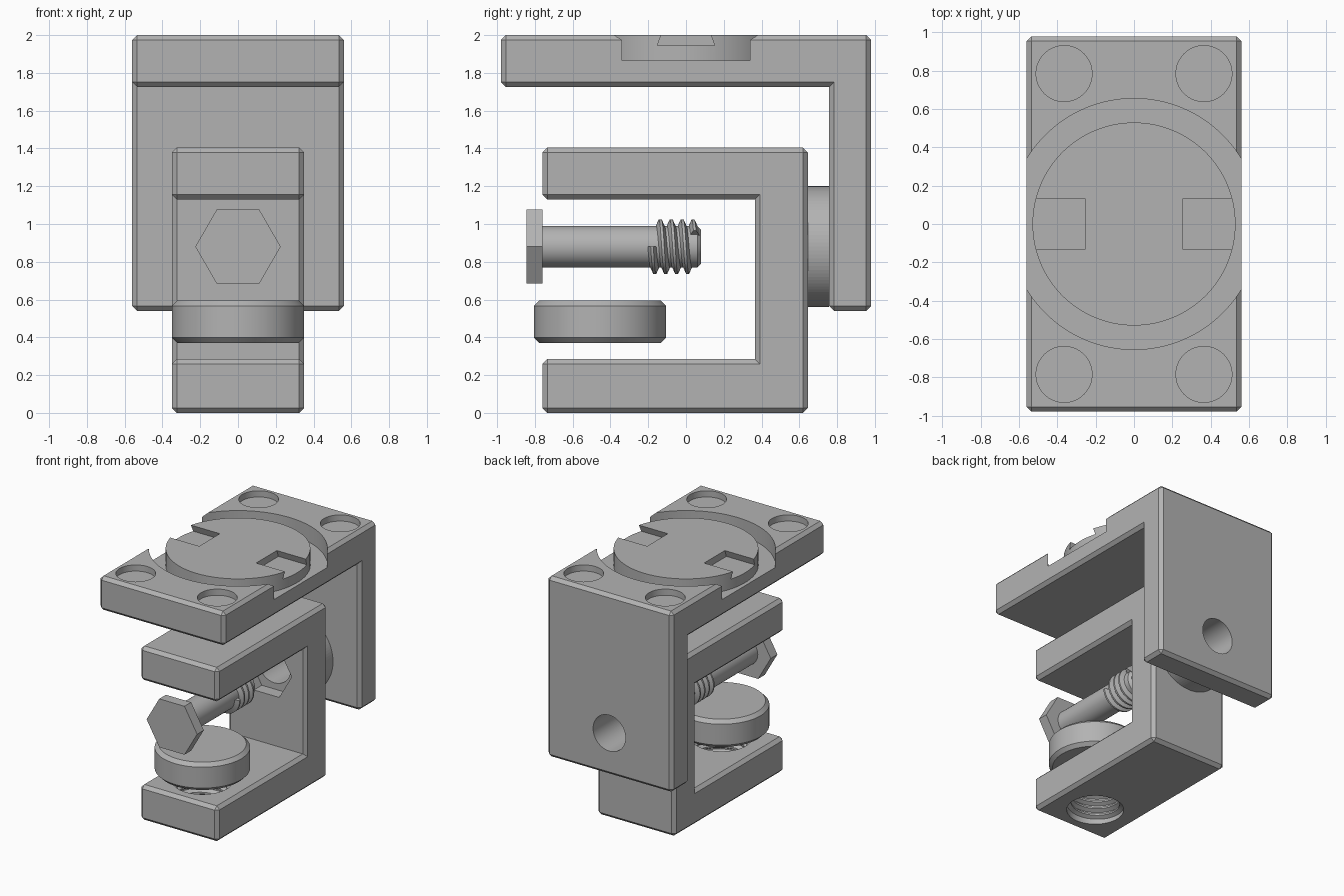
import bpy, bmesh, math
from mathutils import Matrix, Vector

if "Cube" in bpy.data.objects:
    bpy.data.objects.remove(bpy.data.objects["Cube"])

metal = bpy.data.materials.new("plain grey")
metal.use_nodes = True
GREY = (0.45, 0.45, 0.45, 1)
metal.diffuse_color = GREY
metal.node_tree.nodes["Principled BSDF"].inputs["Base Color"].default_value = GREY

ALONG_Y = Matrix.Rotation(-math.pi / 2, 4, "X")   # local z becomes world +y
UP = Matrix.Identity(4)
AXIS_Z = 0.88                                     # height of the pivot bolt
CHAMFER = 0.026


def finish(name, bm, matrix=UP):
    bmesh.ops.recalc_face_normals(bm, faces=bm.faces)
    bm.transform(matrix)
    mesh = bpy.data.meshes.new(name)
    bm.to_mesh(mesh)
    bm.free()
    mesh.materials.append(metal)
    obj = bpy.data.objects.new(name, mesh)
    bpy.context.collection.objects.link(obj)
    return obj


def prism(name, profile, x0, x1, chamfer=0):
    """Extrude a side profile (y, z) across x, chamfering the outer edges."""
    bm = bmesh.new()
    face = bm.faces.new([bm.verts.new((x0, y, z)) for y, z in profile])
    new = bmesh.ops.extrude_face_region(bm, geom=[face])["geom"]
    bmesh.ops.translate(bm, vec=(x1 - x0, 0, 0),
                        verts=[v for v in new if isinstance(v, bmesh.types.BMVert)])
    bmesh.ops.recalc_face_normals(bm, faces=bm.faces)
    if chamfer:
        outer = [e for e in bm.edges if e.is_convex]
        bmesh.ops.bevel(bm, geom=outer, offset=chamfer, segments=1,
                        affect="EDGES", offset_type="OFFSET")
    return finish(name, bm)


def cylinder(name, radius, base, height, axis=UP, sides=64, chamfer=0, top_only=False):
    bm = bmesh.new()
    bmesh.ops.create_cone(bm, cap_ends=True, segments=sides, radius1=radius,
                          radius2=radius, depth=height,
                          matrix=Matrix.Translation((0, 0, height / 2)))
    if chamfer:
        rims = [e for e in bm.edges if abs(e.verts[0].co.z - e.verts[1].co.z) < 1e-5
                and (e.verts[0].co.z > height / 2 or not top_only)]
        bmesh.ops.bevel(bm, geom=rims, offset=chamfer, segments=1, affect="EDGES")
    return finish(name, bm, Matrix.Translation(base) @ axis)


def thread(name, root, crest, pitch, turns, base, axis=UP, phase=0):
    """Sweep a trapezoid ridge along a right-handed helix."""
    bm = bmesh.new()
    steps, rows = 40, []
    section = [(root, -0.46), (crest, -0.12), (crest, 0.12), (root, 0.46)]
    for i in range(int(turns * steps) + 1):
        a = phase + 2 * math.pi * i / steps
        rows.append([bm.verts.new((r * math.cos(a), r * math.sin(a),
                                   pitch * (i / steps + w))) for r, w in section])
    for a, b in zip(rows, rows[1:]):
        for k in range(4):
            n = (k + 1) % 4
            bm.faces.new((a[k], a[n], b[n], b[k]))
    bm.faces.new(rows[0])
    bm.faces.new(rows[-1])
    return finish(name, bm, Matrix.Translation(base) @ axis)


def crown(name, y_base, y_teeth, outer=0.32, inner=0.145, teeth=48, tooth=0.026):
    """Ring with a zigzag face that meshes with its partner."""
    bm = bmesh.new()
    loops = []
    for r, y, zig in ((outer, y_base, 0), (outer, y_teeth, tooth),
                      (inner, y_teeth, tooth), (inner, y_base, 0)):
        loops.append([bm.verts.new((r * math.cos(math.pi * i / teeth),
                                    r * math.sin(math.pi * i / teeth),
                                    y + zig * (-1) ** i)) for i in range(2 * teeth)])
    for k in range(4):
        a, b = loops[k], loops[(k + 1) % 4]
        for i in range(2 * teeth):
            j = (i + 1) % (2 * teeth)
            bm.faces.new((a[i], a[j], b[j], b[i]))
    return finish(name, bm, Matrix.Translation((0, 0, AXIS_Z)) @ ALONG_Y)


def cut(obj, *cutters):
    bpy.context.view_layer.objects.active = obj
    for c in cutters:
        mod = obj.modifiers.new("cut", "BOOLEAN")
        mod.operation, mod.solver, mod.object = "DIFFERENCE", "EXACT", c
        bpy.ops.object.modifier_apply(modifier=mod.name)
        bpy.data.objects.remove(c)


def smooth(*objs):
    bpy.ops.object.select_all(action="DESELECT")
    for o in objs:
        o.select_set(True)
    bpy.context.view_layer.objects.active = objs[0]
    bpy.ops.object.shade_smooth_by_angle(angle=math.radians(25))


# Upper bracket: top plate and back wall, with round recess, corner pockets and bolt hole
upper = prism("upper_bracket",
              [(-0.98, 2), (0.98, 2), (0.98, 0.54), (0.757, 0.54), (0.757, 1.725), (-0.98, 1.725)],
              -0.56, 0.56, CHAMFER)
pockets = [cylinder("pocket_cutter", 0.146, (sx * 0.365, sy * 0.785, 1.95), 0.2)
           for sx in (-1, 1) for sy in (-1, 1)]
cut(upper,
    cylinder("recess_cutter", 0.655, (0, 0, 1.865), 0.3, sides=128),
    cylinder("wall_hole_cutter", 0.145, (0, 0.7, AXIS_Z), 0.4, ALONG_Y),
    *pockets)

# Round boss inside the recess, with a dovetail notch on each side
boss = cylinder("round_boss", 0.53, (0, 0, 1.86), 0.14, sides=128)
dovetail = [(-0.152, 1.945), (0.152, 1.945), (0.114, 2.05), (-0.114, 2.05)]
cut(boss, prism("notch_cutter_left", dovetail, 0.255, 0.7),
    prism("notch_cutter_right", dovetail, -0.7, -0.255))

# Lower C-shaped bracket, with nut pocket, bolt hole and screw hole
lower = prism("lower_bracket",
              [(-0.76, 1.405), (0.645, 1.405), (0.645, 0), (-0.76, 0),
               (-0.76, 0.285), (0.365, 0.285), (0.365, 1.13), (-0.76, 1.13)],
              -0.35, 0.35, CHAMFER)
SCREW_Y = -0.455
cut(lower,
    cylinder("nut_cutter", 0.225, (0, 0.3, AXIS_Z), 0.165, ALONG_Y @ Matrix.Rotation(math.pi / 2, 4, "Z"), 6),
    cylinder("bolt_hole_cutter", 0.145, (0, 0.3, AXIS_Z), 0.5, ALONG_Y),
    cylinder("screw_hole_cutter", 0.215, (0, SCREW_Y, -0.1), 0.5))
hole_thread = thread("screw_hole_thread", 0.22, 0.185, 0.058, 3.9, (0, SCREW_Y, 0.03))

# Meshing toothed rings between the two brackets
crown("front_toothed_ring", 0.645, 0.70)
crown("back_toothed_ring", 0.757, 0.70)

# Clamp disc
disc = cylinder("clamp_disc", 0.35, (0, SCREW_Y, 0.37), 0.225, chamfer=0.028)

# Hex bolt with threaded tip
head = cylinder("bolt_head", 0.226, (0, -0.845, AXIS_Z), 0.085,
                ALONG_Y @ Matrix.Rotation(math.pi / 2, 4, "Z"), 6)
shank = cylinder("bolt_shank", 0.11, (0, -0.765, AXIS_Z), 0.845, ALONG_Y,
                 chamfer=0.02, top_only=True)
bolt_thread = thread("bolt_thread", 0.1, 0.145, 0.058, 3.9, (0, -0.18, AXIS_Z), ALONG_Y)

smooth(upper, boss, lower, disc, shank, bolt_thread, hole_thread)
